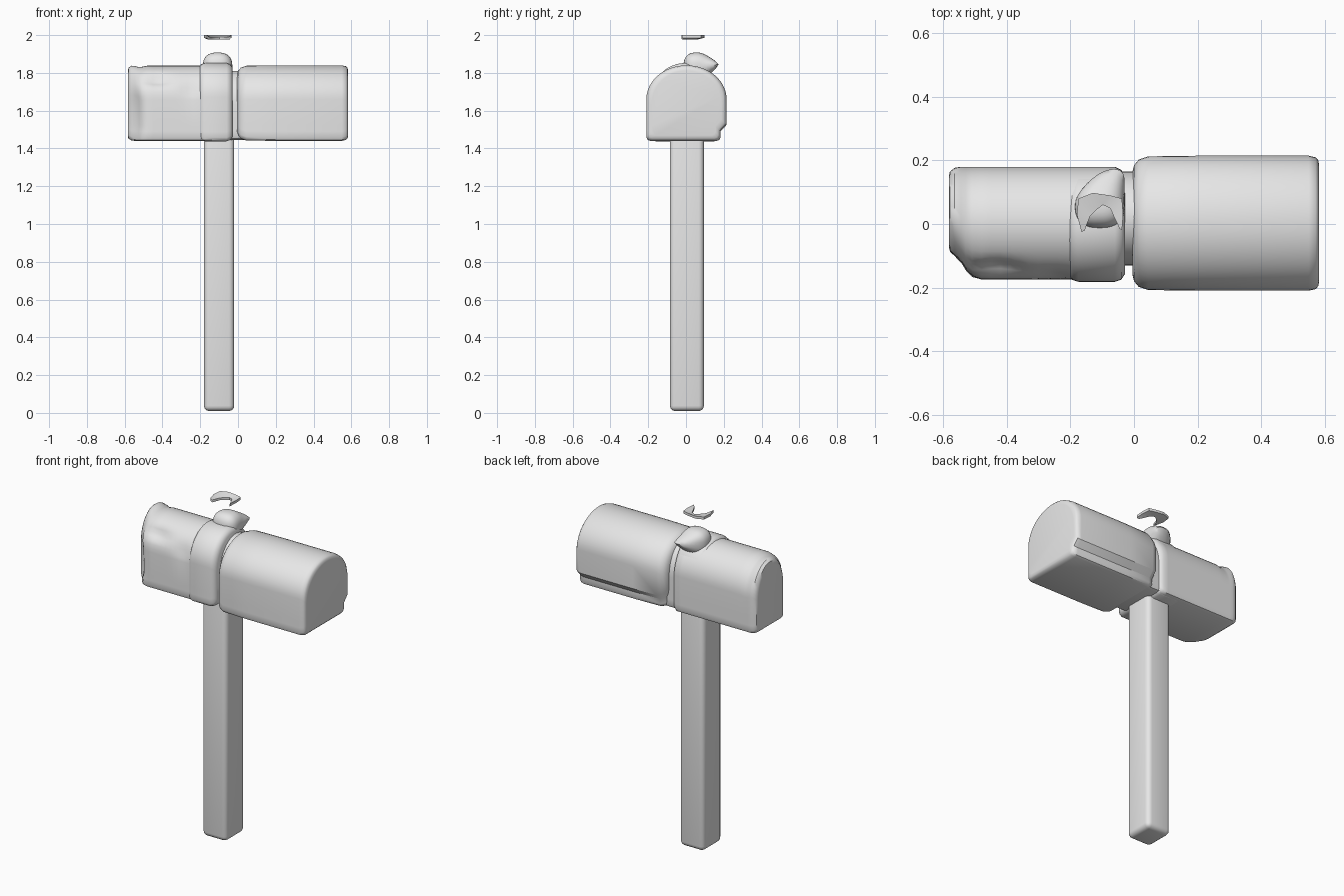
import bpy, bmesh, math
from mathutils import Vector

cube = bpy.data.objects.get("Cube")
if cube:
    bpy.data.objects.remove(cube, do_unlink=True)

grey = bpy.data.materials.new("plain grey")
grey.use_nodes = True
grey.diffuse_color = (0.8, 0.8, 0.8, 1)
grey.node_tree.nodes["Principled BSDF"].inputs["Base Color"].default_value = (0.8, 0.8, 0.8, 1)


def finish(bm, name, angle=40):
    bmesh.ops.recalc_face_normals(bm, faces=bm.faces[:])
    mesh = bpy.data.meshes.new(name)
    bm.to_mesh(mesh)
    bm.free()
    mesh.materials.append(grey)
    obj = bpy.data.objects.new(name, mesh)
    bpy.context.collection.objects.link(obj)
    bpy.ops.object.select_all(action='DESELECT')
    obj.select_set(True)
    bpy.context.view_layer.objects.active = obj
    bpy.ops.object.shade_smooth_by_angle(angle=math.radians(angle))
    return obj


def arch(front, back, base, top, lip):
    """Cross-section: square below, half ellipse above, optional step at the back."""
    spring, r = top - 0.18, 0.02
    mid, half = (front + back) / 2, (back - front) / 2
    foot = back - lip
    pts = [(foot - r, base), (foot - r * 0.3, base + r * 0.3), (foot, base + r),
           (foot, base + 0.05), (back, base + 0.085)]
    for i in range(25):
        a = math.pi * i / 24
        pts.append((mid + half * math.cos(a), spring + 0.18 * math.sin(a)))
    pts += [(front, base + 0.085), (front, base + 0.05), (front, base + r),
            (front + r * 0.3, base + r * 0.3), (front + r, base)]
    return pts


def arch_loft(name, sections, lip=0.0, dents=()):
    """Skin arches along x, then press soft dents into the surface."""
    bm = bmesh.new()
    rings = []
    for x, front, back, base, top in sections:
        rings.append([bm.verts.new((x, y, z)) for y, z in arch(front, back, base, top, lip)])
    n = len(rings[0])
    for a, b in zip(rings, rings[1:]):
        for i in range(n):
            j = (i + 1) % n
            bm.faces.new((a[i], a[j], b[j], b[i]))
    bm.faces.new(rings[0])
    bm.faces.new(rings[-1])
    for centre, size, push in dents:
        for v in bm.verts:
            d = v.co - Vector(centre)
            w = math.exp(-sum((d[k] / size[k]) ** 2 for k in range(3)))
            v.co += Vector(push) * w
    return finish(bm, name)


def inset(x, box, d):
    front, back, base, top = box
    return (x, front + d, back - d, base + d, top - d)


def rounded_box(name, lo, hi, r):
    bm = bmesh.new()
    bmesh.ops.create_cube(bm, size=1)
    for v in bm.verts:
        v.co = [(lo[k] + hi[k]) / 2 + v.co[k] * (hi[k] - lo[k]) for k in range(3)]
    bmesh.ops.bevel(bm, geom=bm.edges[:], offset=r, segments=4, profile=0.5, affect='EDGES')
    return finish(bm, name)


# Post
rounded_box("post", (-0.18, -0.085, 0.01), (-0.02, 0.095, 1.5), 0.028)

# Large half of the box, with the step along its lower back
big = (-0.21, 0.215, 1.44, 1.84)
arch_loft("large_box_half", [
    inset(-0.005, big, 0.05), inset(0.0, big, 0.03), inset(0.015, big, 0.012),
    inset(0.045, big, 0.002), inset(0.2, big, 0), inset(0.55, big, 0),
    inset(0.572, big, 0.005), inset(0.58, big, 0.014), inset(0.583, big, 0.028)], lip=0.032)

# Small half of the box, with a broken front corner and worn front
small = (-0.175, 0.18, 1.44, 1.838)
sections = [(-0.583, -0.075, 0.15, 1.465, 1.81), (-0.58, -0.088, 0.165, 1.452, 1.827),
            (-0.565, -0.105, 0.177, 1.443, 1.838), (-0.545, -0.13, 0.18, 1.44, 1.836),
            (-0.53, -0.155, 0.18, 1.44, 1.832), (-0.51, -0.17, 0.18, 1.44, 1.832)]
sections += [inset(-0.48 + 0.03 * i, small, 0) for i in range(15)]
sections += [inset(-0.04, small, 0.01), inset(-0.03, small, 0.025)]
arch_loft("small_box_half", sections, dents=(
    ((-0.43, -0.12, 1.76), (0.07, 0.05, 0.025), (0, 0.02, -0.02)),
    ((-0.25, -0.16, 1.71), (0.05, 0.05, 0.05), (0, 0.01, -0.008)),
    ((-0.54, -0.15, 1.58), (0.035, 0.08, 0.1), (0.012, 0.025, 0))))

# Neck joining the halves
neck = (-0.13, 0.165, 1.446, 1.81)
arch_loft("neck", [inset(-0.06, neck, 0), inset(0.05, neck, 0)])

# Raised band around the front, above the post
band = (-0.182, 0.17, 1.438, 1.852)
arch_loft("band", [inset(-0.21, band, 0.025), inset(-0.195, band, 0.006), inset(-0.175, band, 0),
                   inset(-0.06, band, 0), inset(-0.04, band, 0.007), inset(-0.028, band, 0.025)])

# Lump on top, drawn out to a point towards the back
bm = bmesh.new()
bmesh.ops.create_uvsphere(bm, u_segments=32, v_segments=18, radius=1)
for v in bm.verts:
    p = v.co.copy()
    for k in range(3):
        p[k] = math.copysign(abs(p[k]) ** 0.8, p[k])
    co = Vector((-0.108 + 0.078 * p.x, 0.055 + 0.068 * p.y, 1.835 + 0.073 * p.z))
    tip = max(0.0, p.y) ** 3 * max(0.0, 1 - abs(p.z))
    co += Vector((0.045, 0.05, 0.01)) * tip
    v.co = co
finish(bm, "top_lump", 60)

# Thin crescent floating above the lump
bm = bmesh.new()
outer = [(-0.165, -0.025), (-0.18, 0.03), (-0.175, 0.08), (-0.13, 0.098),
         (-0.075, 0.09), (-0.038, 0.08), (-0.034, 0.03), (-0.038, -0.02)]
inner = [(-0.155, -0.02), (-0.148, 0.0), (-0.138, 0.025), (-0.118, 0.045),
         (-0.098, 0.06), (-0.075, 0.05), (-0.062, 0.02), (-0.045, -0.015)]
loops = []
for pts, low, high in ((outer, 1.985, 2.0), (inner, 1.976, 1.99)):
    loops.append([[bm.verts.new((x, y, z)) for x, y in pts] for z in (low, high)])
(ol, oh), (il, ih) = loops
for a, b in ((ol, oh), (oh, ih), (ih, il), (il, ol)):
    for i in range(len(a) - 1):
        bm.faces.new((a[i], a[i + 1], b[i + 1], b[i]))
for i in (0, -1):
    bm.faces.new((ol[i], oh[i], ih[i], il[i]))
finish(bm, "floating_crescent", 50)
